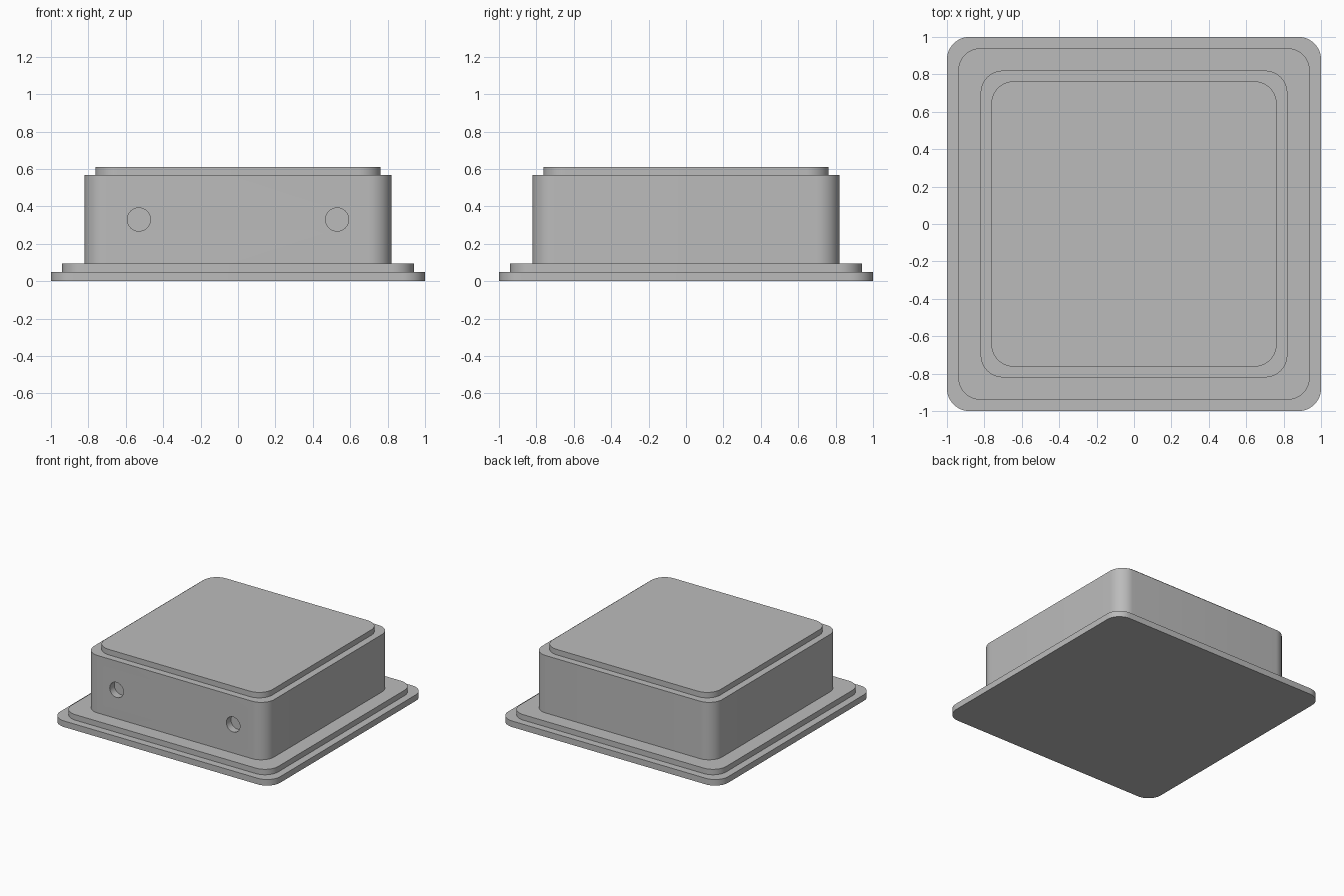
import bpy
import bmesh
import math
from mathutils import Matrix

cube = bpy.data.objects.get("Cube")
if cube:
    bpy.data.objects.remove(cube, do_unlink=True)

grey = bpy.data.materials.new("plain grey")
grey.use_nodes = True
colour = (0.5, 0.5, 0.5, 1)
grey.diffuse_color = colour
grey.node_tree.nodes["Principled BSDF"].inputs["Base Color"].default_value = colour


def finish(name, bm):
    mesh = bpy.data.meshes.new(name)
    bmesh.ops.recalc_face_normals(bm, faces=bm.faces)
    bm.to_mesh(mesh)
    bm.free()
    mesh.materials.append(grey)
    obj = bpy.data.objects.new(name, mesh)
    bpy.context.collection.objects.link(obj)
    return obj


def rounded_slab(name, half, bottom, top, radius=0.12, segments=12):
    """Square slab with rounded vertical corners."""
    bm = bmesh.new()
    ring = []
    for corner in range(4):
        mid = math.radians(45 + 90 * corner)
        cx = math.copysign(half - radius, math.cos(mid))
        cy = math.copysign(half - radius, math.sin(mid))
        for i in range(segments + 1):
            a = math.pi / 2 * (corner + i / segments)
            ring.append(bm.verts.new((cx + radius * math.cos(a),
                                      cy + radius * math.sin(a), bottom)))
    base = bm.faces.new(ring)
    up = bmesh.ops.extrude_face_region(bm, geom=[base], use_keep_orig=True)
    moved = [v for v in up["geom"] if isinstance(v, bmesh.types.BMVert)]
    bmesh.ops.translate(bm, verts=moved, vec=(0, 0, top - bottom))
    return finish(name, bm)


# Stepped stack: flange, gasket step, housing and lid
parts = [
    rounded_slab("base_flange", 1.0, 0, 0.05),
    rounded_slab("flange_step", 0.94, 0.05, 0.095),
    rounded_slab("housing", 0.82, 0.095, 0.567),
    rounded_slab("lid", 0.763, 0.567, 0.612),
]
housing = parts[2]

# Two blind round holes in the front wall
bm = bmesh.new()
for side in (-1, 1):
    place = Matrix.Translation((side * 0.53, -0.82, 0.33)) @ Matrix.Rotation(math.pi / 2, 4, "X")
    bmesh.ops.create_cone(bm, cap_ends=True, segments=48, radius1=0.062,
                          radius2=0.062, depth=0.12, matrix=place)
cutter = finish("hole_cutter", bm)
cutter.hide_render = True
cut = housing.modifiers.new("front_holes", "BOOLEAN")
cut.operation = "DIFFERENCE"
cut.solver = "EXACT"
cut.object = cutter

# Apply the cut and drop the helper
bpy.context.view_layer.objects.active = housing
bpy.ops.object.modifier_apply(modifier=cut.name)
bpy.data.objects.remove(cutter, do_unlink=True)

# Smooth corners and bores, crisp edges
bpy.ops.object.select_all(action="DESELECT")
for part in parts:
    part.select_set(True)
bpy.ops.object.shade_smooth_by_angle(angle=math.radians(30))
